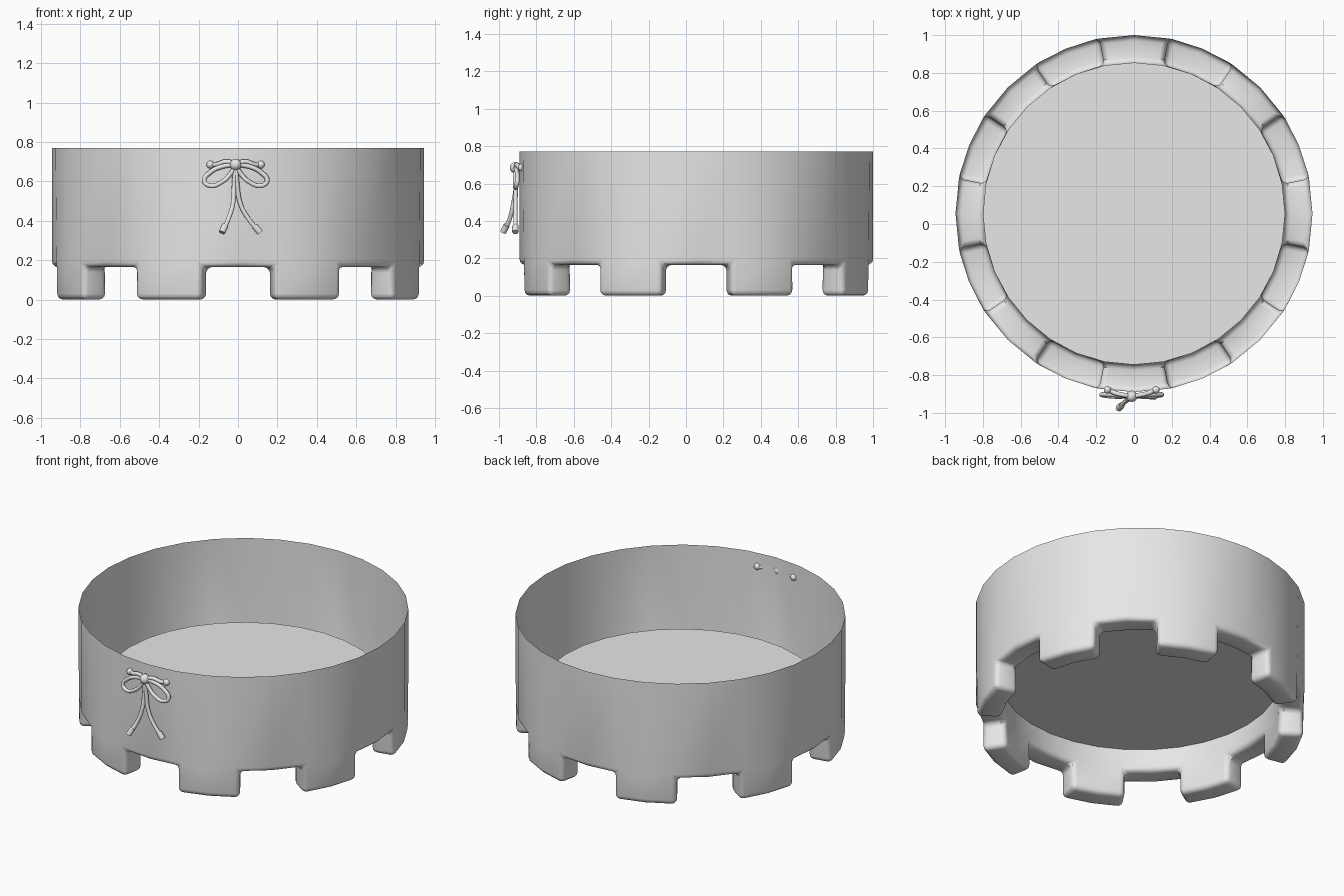
import bpy, bmesh, math
from mathutils import Vector

cube = bpy.data.objects.get("Cube")
if cube:
    bpy.data.objects.remove(cube)

grey = bpy.data.materials.new("plain grey")
grey.use_nodes = True
grey.diffuse_color = (0.8, 0.8, 0.8, 1)
grey.node_tree.nodes["Principled BSDF"].inputs["Base Color"].default_value = (0.8, 0.8, 0.8, 1)

SIDES = 32
CENTRE_Y = 0.055
OUTER, INNER = 0.945, 0.8
RIM, FLOOR, NOTCH = 0.77, 0.305, 0.165


def finish(obj, angle=35):
    obj.data.materials.clear()
    obj.data.materials.append(grey)
    bpy.ops.object.select_all(action='DESELECT')
    obj.select_set(True)
    bpy.context.view_layer.objects.active = obj
    bpy.ops.object.shade_smooth_by_angle(angle=math.radians(angle))


# Open round body: thin outer wall, castellated hollow foot and raised floor
def build_body():
    bm = bmesh.new()
    cache = {}

    def v(i, r, z):
        key = (i % SIDES, r, z)
        if key not in cache:
            a = math.tau * key[0] / SIDES
            cache[key] = bm.verts.new((r * math.cos(a), CENTRE_Y + r * math.sin(a), z))
        return cache[key]

    def band(i, r0, z0, r1, z1):
        bm.faces.new((v(i, r0, z0), v(i + 1, r0, z0), v(i + 1, r1, z1), v(i, r1, z1)))

    def is_gap(i):
        return ((i % SIDES + 1) // 2) % 2 == 0

    for i in range(SIDES):
        band(i, OUTER, NOTCH, OUTER, RIM)
        band(i, INNER, FLOOR, INNER, NOTCH)
        if is_gap(i):
            band(i, INNER, NOTCH, OUTER, NOTCH)
        else:
            band(i, OUTER, 0, OUTER, NOTCH)
            band(i, INNER, NOTCH, INNER, 0)
            band(i, INNER, 0, OUTER, 0)
        # Side walls of each foot
        if is_gap(i) != is_gap(i - 1):
            bm.faces.new((v(i, INNER, 0), v(i, OUTER, 0), v(i, OUTER, NOTCH), v(i, INNER, NOTCH)))
    bm.faces.new([v(i, INNER, FLOOR) for i in range(SIDES)])
    bmesh.ops.recalc_face_normals(bm, faces=bm.faces)

    # Round the edges of the feet and notches
    soft = [e for e in bm.edges if len(e.link_faces) == 2
            and max(p.co.z for p in e.verts) < 0.2 and e.calc_face_angle() > 0.8]
    bmesh.ops.bevel(bm, geom=soft, offset=0.03, segments=3, profile=0.5,
                    affect='EDGES', clamp_overlap=True)
    mesh = bpy.data.meshes.new("round_body")
    bm.to_mesh(mesh)
    bm.free()
    obj = bpy.data.objects.new("round_body", mesh)
    bpy.context.collection.objects.link(obj)
    finish(obj)


# Round cord along a smooth path
def cord(name, points, radius=0.012):
    curve = bpy.data.curves.new(name, 'CURVE')
    curve.dimensions = '3D'
    curve.bevel_depth = radius
    curve.bevel_resolution = 2
    curve.resolution_u = 6
    curve.use_fill_caps = True
    spline = curve.splines.new('BEZIER')
    spline.bezier_points.add(len(points) - 1)
    for bp, p in zip(spline.bezier_points, points):
        bp.co = p
        bp.handle_left_type = bp.handle_right_type = 'AUTO'
    obj = bpy.data.objects.new(name, curve)
    bpy.context.collection.objects.link(obj)
    bpy.ops.object.select_all(action='DESELECT')
    obj.select_set(True)
    bpy.context.view_layer.objects.active = obj
    bpy.ops.object.convert(target='MESH')
    finish(bpy.context.object, 60)


def ball(name, place, radius):
    bpy.ops.mesh.primitive_uv_sphere_add(segments=16, ring_count=8, radius=radius, location=place)
    obj = bpy.context.object
    obj.name = name
    finish(obj, 60)


build_body()

# Bow on the front of the wall
knot = Vector((-0.012, -0.912, 0.685))
ball("bow_knot", knot, 0.03)
for side, s in (("left", 1), ("right", -1)):
    def at(x, y, z):
        return knot + Vector((s * x, y, z))

    cord(side + "_bow_loop", [at(0, 0, 0), at(0.07, 0.005, -0.01), at(0.13, 0.01, -0.04),
                              at(0.16, 0.008, -0.082), at(0.13, 0.002, -0.107),
                              at(0.07, -0.002, -0.088), at(0.025, 0, -0.045), at(0, 0, 0)])
    cord(side + "_bow_band", [at(0, 0, 0.005), at(0.05, 0.008, 0.015),
                              at(0.1, 0.022, 0.0), at(0.128, 0.04, 0.0)])
    ball(side + "_band_end", at(0.128, 0.034, 0.0), 0.02)
    reach = 0.125 if s > 0 else 0.07
    out = 0.0 if s > 0 else -0.065
    tail = [at(0.002, 0, 0), at(0.008, 0.002, -0.1), at(0.2 * reach, 0.2 * out, -0.2),
            at(0.55 * reach, 0.5 * out, -0.28), at(reach, out, -0.345)]
    cord(side + "_bow_tail", tail)
    # Thicker tip on the tail
    tip = tail[-1] + (tail[-2] - tail[-1]).normalized() * 0.045
    cord(side + "_tail_tip", [tip, tail[-1]], 0.017)
